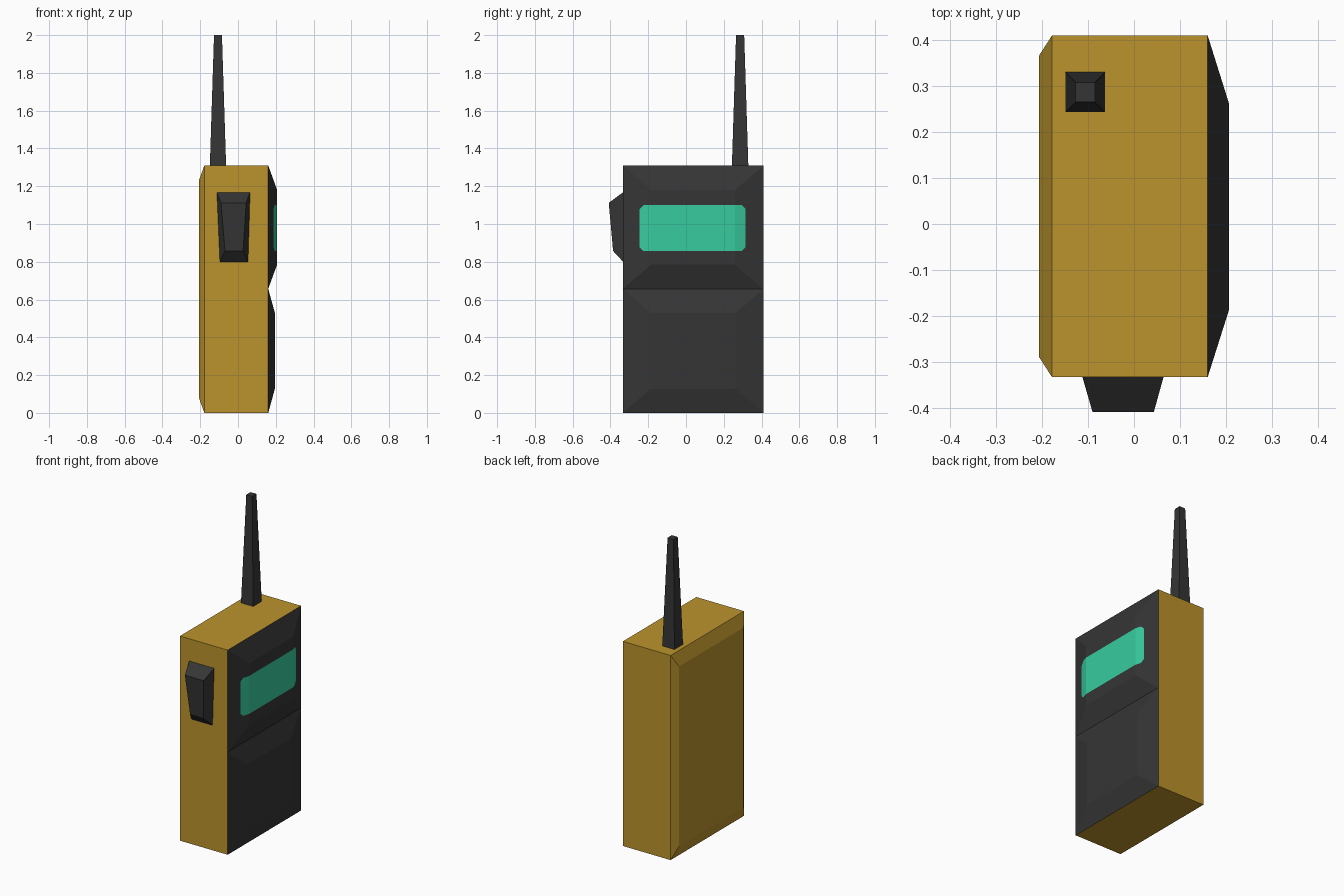
import bpy, bmesh
from mathutils import Vector

if "Cube" in bpy.data.objects:
    bpy.data.objects.remove(bpy.data.objects["Cube"])


def material(name, rgb):
    m = bpy.data.materials.new(name)
    m.diffuse_color = (*rgb, 1)
    m.use_nodes = True
    m.node_tree.nodes["Principled BSDF"].inputs["Base Color"].default_value = m.diffuse_color
    return m


GOLD = material("mustard casing", (0.50, 0.295, 0.026))
DARK = material("charcoal plastic", (0.036, 0.036, 0.036))
GREEN = material("green screen", (0.040, 0.60, 0.345))


def rect_x(x, y0, y1, z0, z1):
    return [(x, y0, z0), (x, y1, z0), (x, y1, z1), (x, y0, z1)]


def rect_z(z, x0, x1, y0, y1):
    return [(x0, y0, z), (x1, y0, z), (x1, y1, z), (x0, y1, z)]


def loft(rings):
    """Skin rings of four points; the hidden starting cap is left open."""
    bm = bmesh.new()
    vs = [[bm.verts.new(p) for p in r] for r in rings]
    start = bm.faces.new(vs[0])
    bm.faces.new(vs[-1])
    for a, b in zip(vs, vs[1:]):
        for i in range(4):
            j = (i + 1) % 4
            bm.faces.new((a[i], a[j], b[j], b[i]))
    bmesh.ops.recalc_face_normals(bm, faces=bm.faces)
    bmesh.ops.delete(bm, geom=[start], context='FACES_ONLY')
    return bm


def finish(name, bm, *mats):
    me = bpy.data.meshes.new(name)
    bm.to_mesh(me)
    bm.free()
    for m in mats:
        me.materials.append(m)
    ob = bpy.data.objects.new(name, me)
    bpy.context.collection.objects.link(ob)
    return ob


Y0, Y1, TOP, SPLIT, FRONT = -0.333, 0.41, 1.31, 0.657, 0.16

# Casing with chamfered back
finish("casing", loft([rect_x(FRONT, Y0, Y1, 0, TOP),
                       rect_x(-0.178, Y0, Y1, 0, TOP),
                       rect_x(-0.207, -0.288, 0.365, 0.08, 1.23)]), GOLD)

# Lower face panel
finish("lower_panel", loft([rect_x(FRONT, Y0, Y1, 0, SPLIT),
                            rect_x(0.195, -0.188, 0.263, 0.127, 0.53)]), DARK)

# Upper face panel, with the screen cut into its surface
bm = loft([rect_x(FRONT, Y0, Y1, SPLIT, TOP),
           rect_x(0.207, -0.185, 0.26, 0.785, 1.18)])
sy0, sy1, sz0, sz1, c = -0.245, 0.315, 0.857, 1.10, 0.02


def inside(f):
    p = f.calc_center_median()
    return sy0 < p.y < sy1 and sz0 < p.z < sz1


def cut(faces, co, no):
    geom = set(faces)
    for f in faces:
        geom.update(f.verts, f.edges)
    bmesh.ops.bisect_plane(bm, geom=list(geom), plane_co=co, plane_no=no)


for y in (sy0, sy1):
    cut(bm.faces[:], (0, y, 0), (0, 1, 0))
for z in (sz0, sz1):
    cut(bm.faces[:], (0, 0, z), (0, 0, 1))
corners = [(Vector((0, y + dy * c, z)), Vector((0, -dy, -dz)))
           for y, dy in ((sy0, 1), (sy1, -1)) for z, dz in ((sz0, 1), (sz1, -1))]
for co, no in corners:
    cut([f for f in bm.faces if inside(f)], co, no)
for f in bm.faces:
    p = f.calc_center_median()
    f.material_index = int(inside(f) and all((p - co).dot(no) < 0 for co, no in corners))
finish("upper_panel_with_screen", bm, DARK, GREEN)

# Push-to-talk button on the narrow front side
finish("side_button", loft([
    [(-0.096, Y0, 0.80), (0.053, Y0, 0.80), (0.064, Y0, 1.168), (-0.112, Y0, 1.168)],
    [(-0.069, -0.386, 0.857), (0.027, -0.386, 0.857),
     (0.043, -0.409, 1.112), (-0.09, -0.409, 1.112)]]), DARK)

# Tapered antenna
finish("antenna", loft([rect_z(TOP, -0.149, -0.063, 0.243, 0.33),
                        rect_z(2.0, -0.127, -0.085, 0.265, 0.308)]), DARK)
